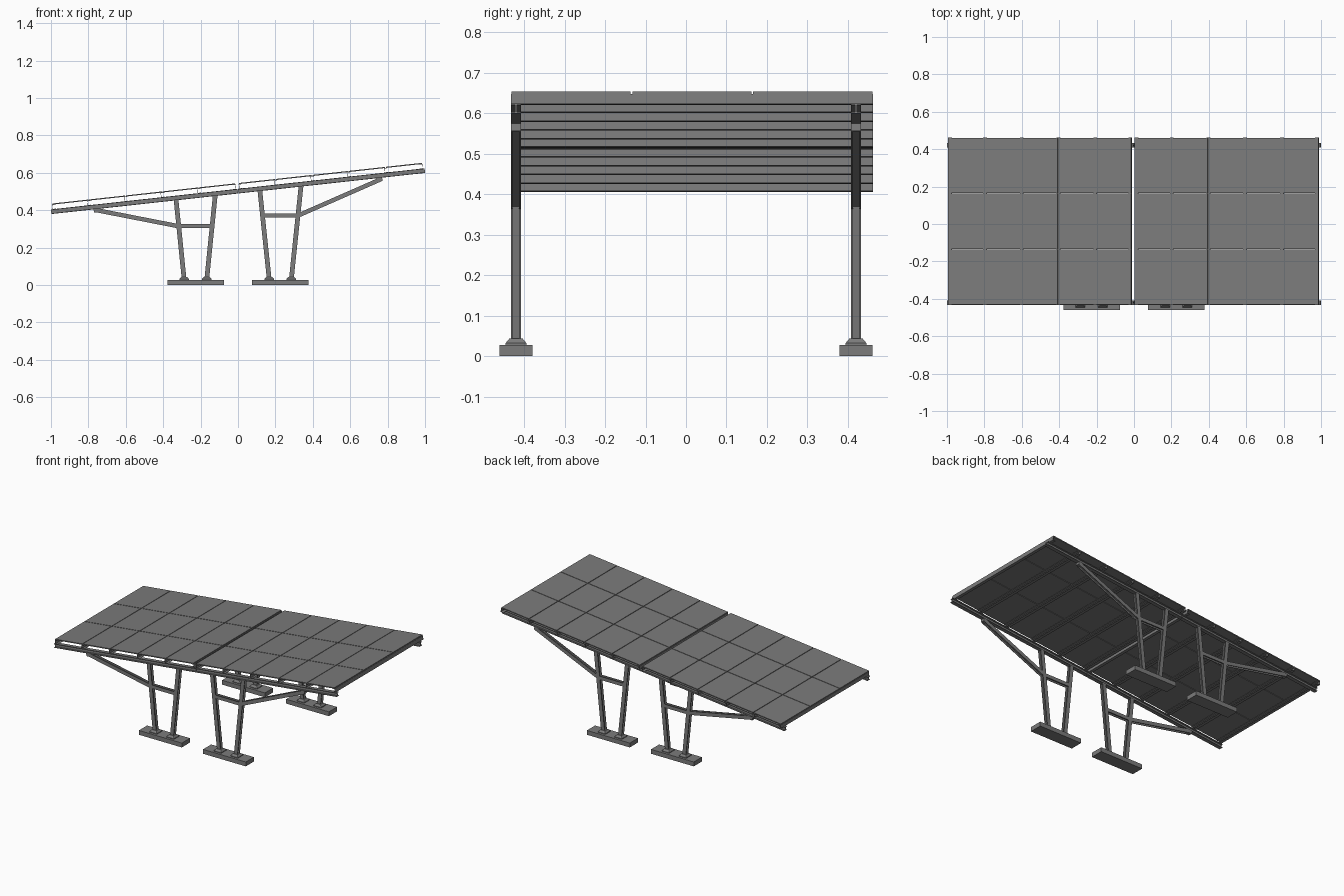
import bpy, bmesh, math
from mathutils import Vector, Matrix

if "Cube" in bpy.data.objects:
    bpy.data.objects.remove(bpy.data.objects["Cube"])

SLOPE = 0.11
ANG = math.atan(SLOPE)
U = Vector((math.cos(ANG), 0, math.sin(ANG)))      # along the tilted roof
N = Vector((-math.sin(ANG), 0, math.cos(ANG)))     # roof normal
O = Vector((0, 0, 0.502))                          # roof beam centre
Y = Vector((0, 1, 0))

GREY = bpy.data.materials.new("dark_grey")
GREY.diffuse_color = (0.2, 0.2, 0.2, 1)
GREY.use_nodes = True
GREY.node_tree.nodes["Principled BSDF"].inputs["Base Color"].default_value = GREY.diffuse_color


def finish(name, bm):
    me = bpy.data.meshes.new(name)
    bm.to_mesh(me)
    bm.free()
    me.materials.append(GREY)
    bpy.context.collection.objects.link(bpy.data.objects.new(name, me))


def prism(name, points, vec):
    """Closed outline extruded along a vector."""
    bm = bmesh.new()
    f = bm.faces.new([bm.verts.new(p) for p in points])
    r = bmesh.ops.extrude_face_region(bm, geom=[f])
    verts = [g for g in r["geom"] if isinstance(g, bmesh.types.BMVert)]
    bmesh.ops.translate(bm, verts=verts, vec=vec)
    bmesh.ops.recalc_face_normals(bm, faces=bm.faces)
    finish(name, bm)


def i_section(w, h, t):
    """I outline: flanges at top and bottom, w wide, h high."""
    a, b, s = w / 2, h / 2, t / 2
    right = [(a, -b), (a, -b + t), (s, -b + t), (s, b - t), (a, b - t), (a, b)]
    return right + [(-x, -y) for x, y in right]


def member(name, p, q, y, upright=False, w=0.025, h=0.024):
    """Steel I-section between two x,z points in a frame plane."""
    p, q = Vector((p[0], y, p[1])), Vector((q[0], y, q[1]))
    n = (q - p).normalized().cross(Y)
    a, b = (Y, n) if upright else (n, Y)
    prism(name, [p + a * i + b * j for i, j in i_section(w, h, 0.004)], q - p)


def box(name, lo, hi):
    pts = [(lo[0], lo[1], lo[2]), (hi[0], lo[1], lo[2]),
           (hi[0], hi[1], lo[2]), (lo[0], hi[1], lo[2])]
    prism(name, pts, (0, 0, hi[2] - lo[2]))


def foot(name, x, y):
    """Tapered shoe at the bottom of a leg, on a thin plate."""
    bm = bmesh.new()
    bmesh.ops.create_cone(bm, cap_ends=True, segments=4, radius1=0.026 * 2 ** .5,
                          radius2=0.016 * 2 ** .5, depth=0.012,
                          matrix=Matrix.Translation((x, y, 0.038))
                          @ Matrix.Rotation(math.pi / 4, 4, 'Z'))
    finish(name, bm)
    box(name + "_plate", (x - .026, y - .026, .028), (x + .026, y + .026, .032))


def roof_pt(u, y, n):
    return O + U * u + Y * y + N * n


def roof_xz(u):
    p = roof_pt(u, 0, 0)
    return p.x, p.z


# Two support frames, front and back
for side, y in (("front", -0.42), ("back", 0.42)):
    # concrete bases
    for x0, x1 in ((-0.378, -0.075), (0.075, 0.378)):
        box(side + "_base", (x0, y - 0.041, 0), (x1, y + 0.041, 0.028))
    # splayed legs with shoes
    for xb, xt in ((-0.288, -0.331), (-0.167, -0.122), (0.167, 0.117), (0.285, 0.337)):
        member(side + "_leg", (xb, 0.03), (xt, O.z + SLOPE * xt - 0.01), y)
        foot(side + "_foot", xb, y)
    # crossbars and diagonal braces
    member(side + "_crossbar", (-0.316, 0.315), (-0.146, 0.315), y, w=0.022)
    member(side + "_crossbar", (0.132, 0.371), (0.318, 0.371), y, w=0.022)
    member(side + "_brace", (-0.31, 0.313), (-0.765, 0.402), y, w=0.023)
    member(side + "_brace", (0.322, 0.372), (0.762, 0.565), y, w=0.023)
    # brackets joining braces to the roof beam
    for u in (-0.766, 0.762):
        pts = [roof_pt(u + a, y - 0.012, b) for a, b in
               ((-.012, -.011), (.012, -.011), (.012, -.03), (-.012, -.03))]
        prism(side + "_bracket", pts, Y * 0.024)
    # sloping roof beam in two lengths
    for u0, u1 in ((-1.005, -0.001), (0.001, 1.005)):
        member(side + "_roof_beam", roof_xz(u0), roof_xz(u1), y, True, 0.024, 0.025)

# Panels and purlins, two halves of five columns by three rows
PITCH, ROW = 0.1975, 0.2985
for start in (-0.996, 0.008):
    for i in range(6):
        # thin C-section purlin under every seam
        s = 1 if i < 5 else -1
        u = start + i * PITCH - (0 if i in (0, 5) else 0.009)
        c = [(0, .012), (.018, .012), (.018, .014), (.002, .014),
             (.002, .035), (.018, .035), (.018, .037), (0, .037)]
        prism("purlin", [roof_pt(u + s * a, -0.432, b) for a, b in c], Y * 0.894)
    for i in range(5):
        for j in range(3):
            u0, y0 = start + i * PITCH + 0.002, -0.431 + j * ROW
            u1, y1 = u0 + PITCH - 0.004, y0 + ROW - 0.004
            prism("solar_panel", [roof_pt(a, b, 0.037) for a, b in
                  ((u0, y0), (u1, y0), (u1, y1), (u0, y1))], N * 0.006)
